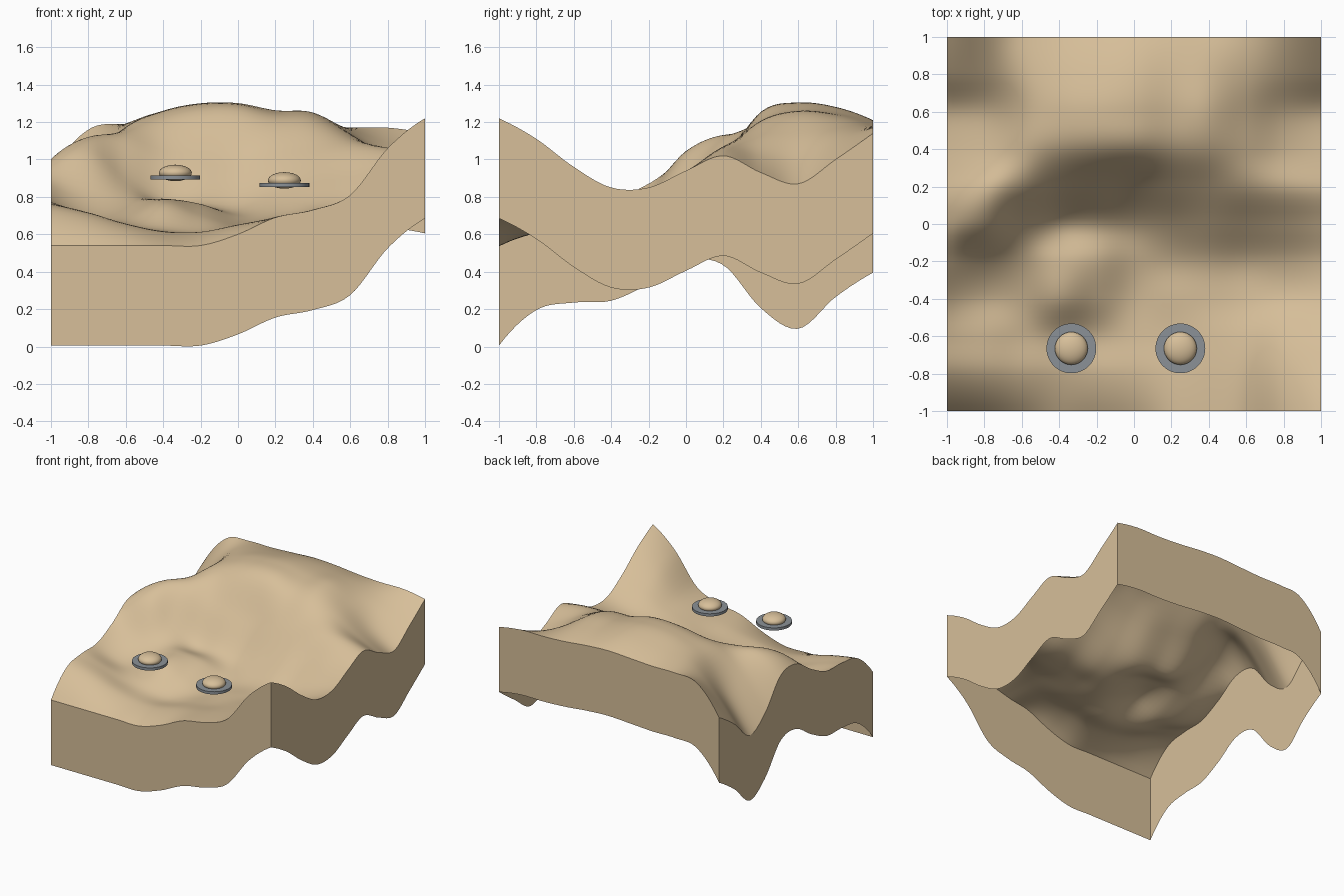
import bpy
import bmesh
import math

cube = bpy.data.objects.get("Cube")
if cube:
    bpy.data.objects.remove(cube, do_unlink=True)


def make_material(name, colour):
    mat = bpy.data.materials.new(name)
    mat.use_nodes = True
    mat.diffuse_color = (*colour, 1)
    mat.node_tree.nodes["Principled BSDF"].inputs["Base Color"].default_value = (*colour, 1)
    return mat


sand = make_material("sand tan", (0.68, 0.52, 0.32))
steel = make_material("steel grey", (0.26, 0.285, 0.31))

# Terrain heights in hundredths: rows run front to back, columns run -x to +x
HEIGHTS = [
    [54, 54, 54, 54, 54, 60, 69, 73, 81, 106, 122],
    [73, 70, 65, 61, 61, 65, 69, 73, 80, 99, 111],
    [77, 71, 65, 63, 61, 64, 67, 72, 77, 88, 96],
    [78, 69, 69, 76, 70, 65, 68, 71, 73, 78, 85],
    [87, 80, 77, 79, 76, 69, 70, 74, 75, 80, 85],
    [99, 104, 90, 78, 77, 76, 82, 88, 90, 93, 94],
    [97, 112, 111, 103, 100, 98, 102, 105, 107, 106, 102],
    [74, 100, 117, 122, 125, 125, 121, 120, 113, 102, 93],
    [63, 91, 117, 126, 130, 130, 126, 125, 114, 99, 87],
    [80, 103, 119, 124, 127, 128, 125, 123, 116, 108, 100],
    [93, 116, 119, 119, 120, 121, 120, 118, 117, 117, 114],
]
WALL_DEPTH = 0.535


def spline(values, t):
    """Smooth curve through evenly spaced values, for t from 0 to 1."""
    last = len(values) - 1
    pos = min(max(t, 0), 1) * last
    i = min(int(pos), last - 1)
    f = pos - i
    b, c = values[i], values[i + 1]
    a = values[i - 1] if i > 0 else 3 * (b - c) + values[i + 2]
    d = values[i + 2] if i + 2 <= last else 3 * (c - b) + a
    return b + f / 2 * (c - a + f * (2 * a - 5 * b + 4 * c - d + f * (3 * (b - c) + d - a)))


def height(x, y):
    column = [spline(row, (x + 1) / 2) for row in HEIGHTS]
    return spline(column, (y + 1) / 2) / 100


def finish(bm, name, mat, angle):
    mesh = bpy.data.meshes.new(name)
    bm.to_mesh(mesh)
    bm.free()
    mesh.materials.append(mat)
    obj = bpy.data.objects.new(name, mesh)
    bpy.context.collection.objects.link(obj)
    bpy.ops.object.select_all(action="DESELECT")
    obj.select_set(True)
    bpy.context.view_layer.objects.active = obj
    bpy.ops.object.shade_smooth_by_angle(angle=math.radians(angle), keep_sharp_edges=True)
    return obj


# Rolling ground with a skirt wall that follows its border, open underneath
bm = bmesh.new()
bmesh.ops.create_grid(bm, x_segments=64, y_segments=64, size=1)
for v in bm.verts:
    v.co.z = height(v.co.x, v.co.y)
border = [e for e in bm.edges if e.is_boundary]
skirt = bmesh.ops.extrude_edge_only(bm, edges=border)["geom"]
for v in skirt:
    if isinstance(v, bmesh.types.BMVert):
        v.co.z = max(0, v.co.z - WALL_DEPTH)
# Keep the rim between ground and wall crisp
for e in border:
    e.smooth = False
finish(bm, "terrain", sand, 60)


# Two floating markers: a thin disc with a flattened dome through its middle
def marker(side, x, y, z):
    bm = bmesh.new()
    bmesh.ops.create_cone(bm, cap_ends=True, segments=48, radius1=0.133,
                          radius2=0.133, depth=0.022)
    finish(bm, side + "_marker_disc", steel, 30).location = (x, y, z)
    bm = bmesh.new()
    bmesh.ops.create_uvsphere(bm, u_segments=32, v_segments=16, radius=0.088)
    bmesh.ops.scale(bm, vec=(1, 1, 0.5), verts=bm.verts)
    finish(bm, side + "_marker_dome", sand, 60).location = (x, y, z + 0.024)


marker("right", -0.335, -0.665, 0.904)
marker("left", 0.248, -0.665, 0.864)
